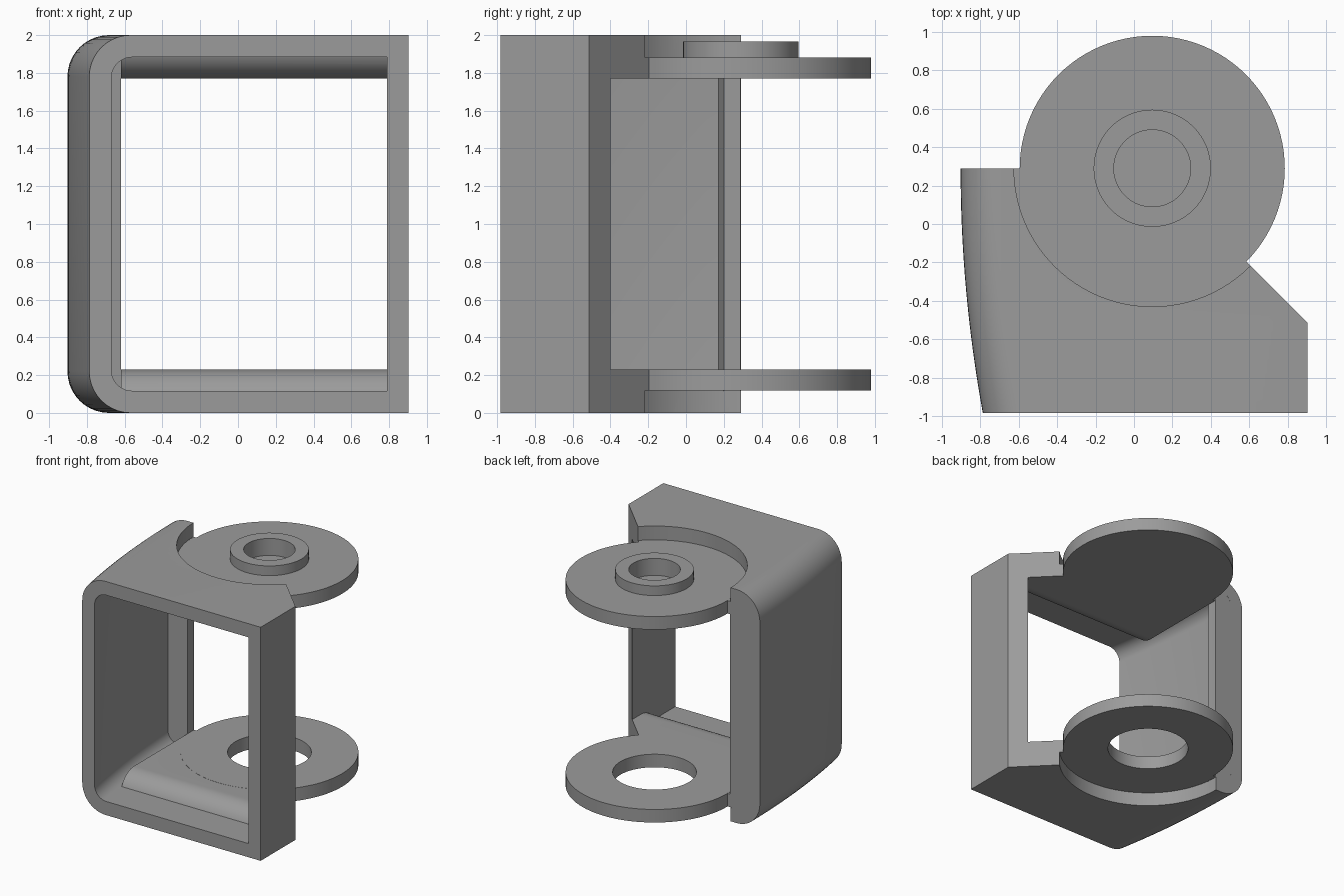
import bpy, bmesh, math

if "Cube" in bpy.data.objects:
    bpy.data.objects.remove(bpy.data.objects["Cube"])

grey = bpy.data.materials.new("plain_grey")
grey.diffuse_color = (0.33, 0.33, 0.33, 1)
grey.use_nodes = True
grey.node_tree.nodes["Principled BSDF"].inputs["Base Color"].default_value = grey.diffuse_color


def loft(name, rings):
    """Closed solid through a list of equal-length point rings."""
    bm = bmesh.new()
    vs = [[bm.verts.new(p) for p in r] for r in rings]
    n = len(vs[0])
    for a, b in zip(vs, vs[1:]):
        for i in range(n):
            j = (i + 1) % n
            bm.faces.new((a[i], a[j], b[j], b[i]))
    bm.faces.new(vs[0])
    bm.faces.new(vs[-1])
    bmesh.ops.recalc_face_normals(bm, faces=bm.faces)
    me = bpy.data.meshes.new(name)
    bm.to_mesh(me)
    bm.free()
    me.materials.append(grey)
    ob = bpy.data.objects.new(name, me)
    bpy.context.collection.objects.link(ob)
    return ob


def prism(name, plan, z0, z1):
    return loft(name, [[(x, y, z) for x, y in plan] for z in (z0, z1)])


def disc(name, r, z0, z1, n=96):
    cx, cy = 0.095, 0.29
    return prism(name, [(cx + r * math.cos(2 * math.pi * i / n),
                         cy + r * math.sin(2 * math.pi * i / n)) for i in range(n)], z0, z1)


def combine(base, other, op):
    m = base.modifiers.new("bool", 'BOOLEAN')
    m.operation, m.solver, m.object = op, 'EXACT', other
    bpy.context.view_layer.objects.active = base
    bpy.ops.object.modifier_apply(modifier=m.name)
    bpy.data.objects.remove(other)


def left_x(y):
    """Bowed outer face of the side wall."""
    return -0.903 + 0.115 * ((0.29 - y) / 1.27) ** 2


def section(y, inset, right, r):
    """Frame section: rounded corners on the left, square on the right."""
    x, pts = left_x(y) + inset + r, []
    for cz, a0 in ((inset + r, 270), (2 - inset - r, 180)):
        for i in range(11):
            a = math.radians(a0 - 9 * i)
            pts.append((x + r * math.cos(a), y, cz + r * math.sin(a)))
    return pts + [(right, y, 2 - inset), (right, y, inset)]


def frame(name, y0, y1, inset, right, r, steps=18):
    return loft(name, [section(y0 + (y1 - y0) * i / steps, inset, right, r)
                       for i in range(steps + 1)])


# Hollow square frame
bracket = frame("bracket", -0.983, 0.29, 0, 0.903, 0.22)
combine(bracket, frame("opening", -1.1, 0.45, 0.117, 0.79, 0.11), 'DIFFERENCE')

# Thick lip at the back of the side wall
lip = [(-0.86, 0.16), (-0.62, 0.2), (-0.62, 0.289), (-0.86, 0.289)]
combine(bracket, prism("lip", lip, 0.1, 1.9), 'UNION')

# Thickened floor and ceiling with a rounded front edge
R = 0.186
arc = [(-0.52 - R * math.sin(t), 0.229 - R * (1 - math.cos(t)))
       for t in [math.radians(70 * i / 12) for i in range(13)]]
step = [(0.288, 0.1), (0.288, 0.229)] + arc + [(arc[-1][0], 0.1)]
for flip in (False, True):
    ring = [[(x, y, 2 - z if flip else z) for y, z in step] for x in (-0.619, 0.85)]
    combine(bracket, loft("step", ring), 'UNION')

# Diagonal corner cut and round recesses above and below
combine(bracket, prism("corner", [(1.2, -0.81), (1.2, 1), (-0.11, 0.5)], -0.2, 2.2), 'DIFFERENCE')
for z0, z1 in ((-0.2, 0.119), (1.881, 2.2)):
    combine(bracket, disc("recess", 0.72, z0, z1), 'DIFFERENCE')

# Round ears, bearing ring, lower through hole and upper blind hole
for z0, z1 in ((0.118, 0.23), (1.77, 1.882)):
    combine(bracket, disc("ear", 0.69, z0, z1), 'UNION')
combine(bracket, disc("ring", 0.305, 1.85, 1.965), 'UNION')
combine(bracket, disc("lower_hole", 0.325, -0.2, 0.6), 'DIFFERENCE')
combine(bracket, disc("upper_hole", 0.2, 1.82, 2.2), 'DIFFERENCE')

bpy.ops.object.select_all(action='DESELECT')
bracket.select_set(True)
bpy.context.view_layer.objects.active = bracket
bpy.ops.object.shade_smooth_by_angle(angle=math.radians(25))
